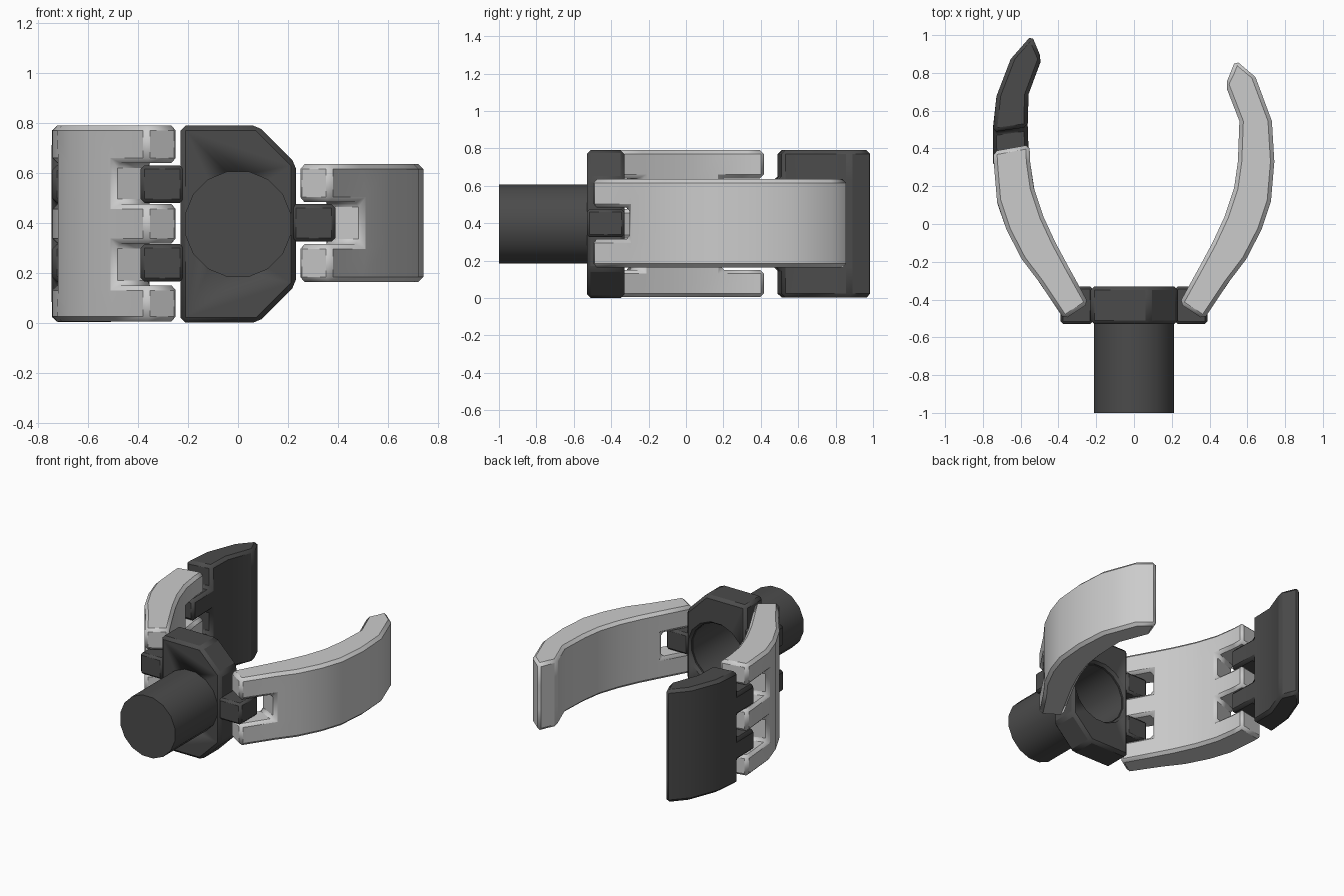
import bpy, bmesh, math
from mathutils import Matrix

if "Cube" in bpy.data.objects:
    bpy.data.objects.remove(bpy.data.objects["Cube"])

dark = bpy.data.materials.new("dark_grey")
dark.diffuse_color = (0.07, 0.07, 0.07, 1)
dark.use_nodes = True
dark.node_tree.nodes["Principled BSDF"].inputs["Base Color"].default_value = dark.diffuse_color


def finish(name, bm, mat=None, bevel=0.02, cutter=None):
    bmesh.ops.remove_doubles(bm, verts=bm.verts, dist=1e-5)
    bmesh.ops.recalc_face_normals(bm, faces=bm.faces)
    me = bpy.data.meshes.new(name)
    bm.to_mesh(me)
    bm.free()
    ob = bpy.data.objects.new(name, me)
    bpy.context.collection.objects.link(ob)
    if mat:
        me.materials.append(mat)
    if bevel:
        m = ob.modifiers.new("bevel", 'BEVEL')
        m.width, m.segments = bevel, 1
        m.limit_method, m.angle_limit = 'ANGLE', math.radians(40)
    if cutter:
        m = ob.modifiers.new("hole", 'BOOLEAN')
        m.operation, m.object, m.solver = 'DIFFERENCE', cutter, 'EXACT'
    bpy.ops.object.select_all(action='DESELECT')
    ob.select_set(True)
    bpy.context.view_layer.objects.active = ob
    bpy.ops.object.shade_smooth_by_angle(angle=math.radians(32))
    return ob


def plate(name, outer, inner, zs, empty=(), side=1, mat=None):
    """Curved plate of cells (along length i, height band j); empty cells become slots."""
    bm = bmesh.new()
    n, m = len(outer) - 1, len(zs) - 1
    cells = {(i, j) for i in range(n) for j in range(m)} - set(empty)
    rows = (outer, inner)
    cache = {}

    def v(i, k, j):
        if (i, k, j) not in cache:
            x, y = rows[k][i]
            cache[i, k, j] = bm.verts.new((side * x, y, zs[j]))
        return cache[i, k, j]

    for i, j in cells:
        for k in (0, 1):
            bm.faces.new([v(i, k, j), v(i + 1, k, j), v(i + 1, k, j + 1), v(i, k, j + 1)])
        for d in (0, 1):
            if (i + 2 * d - 1, j) not in cells:
                a = i + d
                bm.faces.new([v(a, 0, j), v(a, 1, j), v(a, 1, j + 1), v(a, 0, j + 1)])
            if (i, j + 2 * d - 1) not in cells:
                b = j + d
                bm.faces.new([v(i, 0, b), v(i + 1, 0, b), v(i + 1, 1, b), v(i, 1, b)])
    return finish(name, bm, mat)


def lathe_y(profile, n=16, zc=0.395):
    """Revolve (radius, y) points round the wrist axis."""
    bm = bmesh.new()
    rings = []
    for r, y in profile:
        rings.append([bm.verts.new((r * math.cos((i + .5) * math.tau / n), y,
                                    zc + r * math.sin((i + .5) * math.tau / n))) for i in range(n)])
    for a, b in zip(rings, rings[1:]):
        for i in range(n):
            k = (i + 1) % n
            bm.faces.new([a[i], a[k], b[k], b[i]])
    bm.faces.new(rings[0])
    bm.faces.new(rings[-1])
    return bm


# Wrist: a cylinder, open and hollow at the palm side
finish("wrist", lathe_y([(.216, -1), (.216, -.36), (.202, -.36), (.202, -.97)]), dark, 0)

# Palm block with a chamfered round opening
hole = finish("hole_cutter", lathe_y([(.205, -.6), (.205, -.35), (.22, -.33), (.22, -.25)]), None, 0)
hole.hide_render = True
hole.hide_set(True)
bm = bmesh.new()
outline = [(-.23, 0), (.08, 0), (.232, .152), (.232, .638), (.08, .79), (-.23, .79)]
f = bm.faces.new([bm.verts.new((x, -.53, z)) for x, z in outline])
ext = bmesh.ops.extrude_face_region(bm, geom=[f])['geom']
bmesh.ops.translate(bm, vec=(0, .2, 0), verts=[g for g in ext if isinstance(g, bmesh.types.BMVert)])
finish("palm", bm, dark, .02, hole)

# Hinge tabs on the palm
for name, x0, x1, z0, z1 in (("right_hinge_tab", .218, .39, .325, .475),
                             ("left_lower_hinge_tab", -.39, -.218, .165, .315),
                             ("left_upper_hinge_tab", -.39, -.218, .48, .63)):
    bm = bmesh.new()
    bmesh.ops.create_cube(bm, size=1, matrix=Matrix.Translation(((x0 + x1) / 2, -.43, (z0 + z1) / 2))
                          @ Matrix.Diagonal((x1 - x0, .2, z1 - z0, 1)))
    finish(name, bm, dark, .015)

# Finger curve seen from above
outer = [(.37, -.505), (.50, -.31), (.595, -.185), (.675, -.03), (.725, .12), (.743, .33)]
inner = [(.24, -.42), (.345, -.23), (.415, -.10), (.48, .04), (.53, .19), (.55, .33)]

# Right thumb: one slot at the hinge
plate("thumb", outer + [(.73, .545), (.643, .778), (.537, .868)],
      inner + [(.558, .545), (.484, .735), (.51, .80)],
      [.163, .315, .483, .635], [(0, 1)])

# Left finger base: two slots at each end
plate("finger_base", outer + [(.745, .385)], inner + [(.553, .42)],
      [.005, .15, .318, .475, .64, .79],
      [(i, j) for i in (0, 4, 5) for j in (1, 3)], -1)

# Left fingertip with two tabs reaching into the slots
plate("fingertip", [(.745, .30), (.748, .487), (.728, .677), (.653, .873), (.542, 1.0)],
      [(.555, .30), (.563, .513), (.558, .688), (.489, .873), (.515, .936)],
      [.003, .165, .315, .48, .63, .79], [(0, j) for j in (0, 2, 4)], -1, dark)
